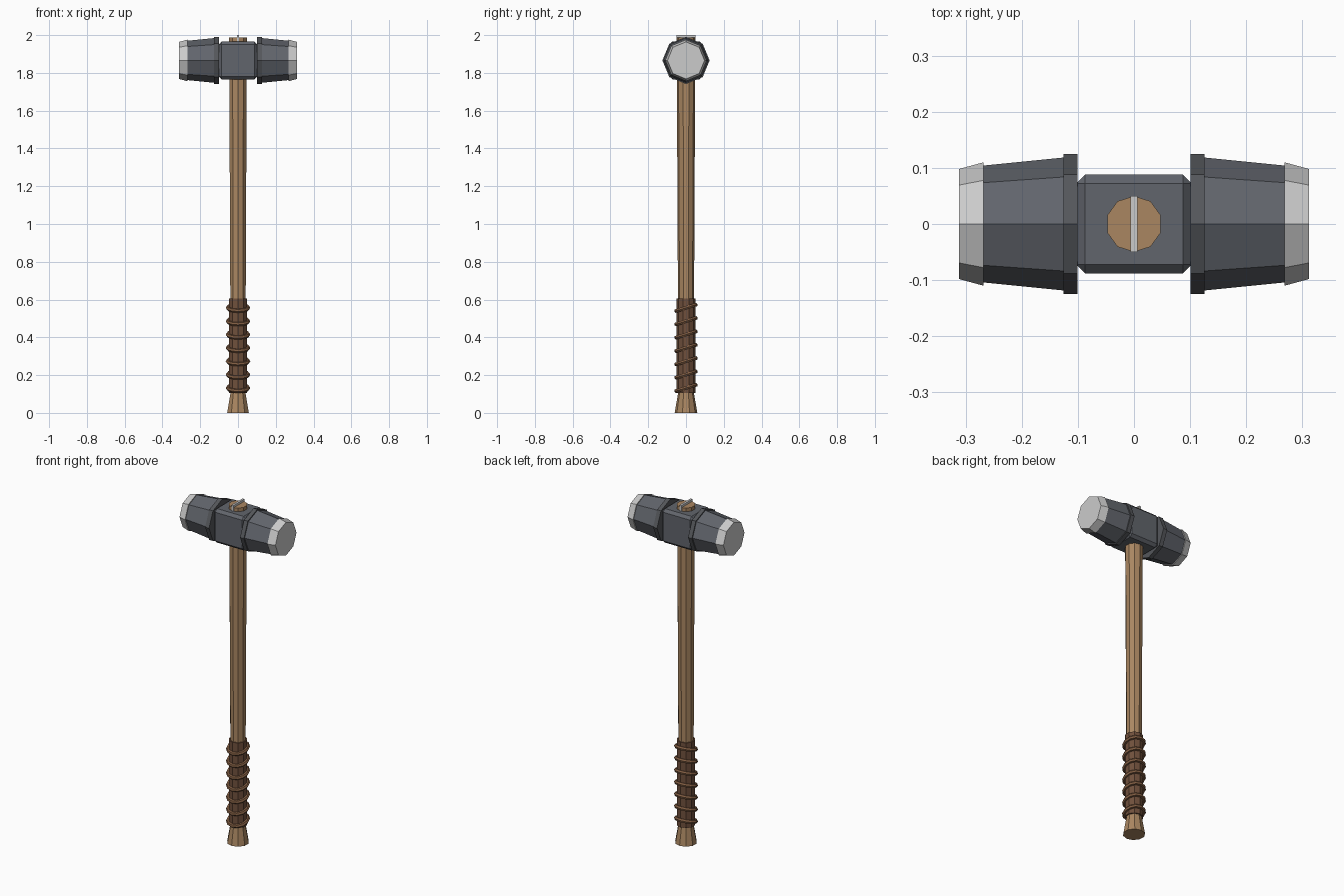
import bpy, bmesh, math
from mathutils import Matrix

if "Cube" in bpy.data.objects:
    bpy.data.objects.remove(bpy.data.objects["Cube"])

CZ = 1.866  # height of the head's axis


def material(name, rgb):
    m = bpy.data.materials.new(name)
    m.diffuse_color = (*rgb, 1)
    m.use_nodes = True
    m.node_tree.nodes["Principled BSDF"].inputs["Base Color"].default_value = m.diffuse_color
    return m


WOOD = material("wood", (0.40, 0.24, 0.12))
LEATHER = material("leather", (0.16, 0.08, 0.045))
CORD = material("cord", (0.22, 0.11, 0.055))
IRON = material("iron", (0.12, 0.13, 0.15))
DARK_IRON = material("dark_iron", (0.09, 0.095, 0.105))
STEEL = material("steel", (0.55, 0.56, 0.58))


def finish(bm, name, mat):
    bmesh.ops.recalc_face_normals(bm, faces=bm.faces)
    me = bpy.data.meshes.new(name)
    bm.to_mesh(me)
    bm.free()
    me.materials.append(mat)
    ob = bpy.data.objects.new(name, me)
    bpy.context.collection.objects.link(ob)
    return ob


def lathe(name, profile, sides, start, mat, matrix=Matrix()):
    """Closed prism through (radius, height) sections along local z."""
    bm = bmesh.new()
    rings = []
    for r, h in profile:
        angles = [start + math.tau * i / sides for i in range(sides)]
        rings.append([bm.verts.new(matrix @ Matrix.Translation(
            (r * math.cos(a), r * math.sin(a), h)).translation) for a in angles])
    for a, b in zip(rings, rings[1:]):
        for i in range(sides):
            j = (i + 1) % sides
            bm.faces.new((a[i], a[j], b[j], b[i]))
    bm.faces.new(rings[0])
    bm.faces.new(rings[-1])
    return finish(bm, name, mat)


def box(name, size, loc, mat, bevel=0):
    bm = bmesh.new()
    bmesh.ops.create_cube(bm, size=1)
    bmesh.ops.scale(bm, vec=size, verts=bm.verts)
    bmesh.ops.translate(bm, vec=loc, verts=bm.verts)
    if bevel:
        bmesh.ops.bevel(bm, geom=bm.edges[:], offset=bevel, segments=1,
                        affect='EDGES')
    return finish(bm, name, mat)


# Handle with flared butt, leather grip
lathe("handle", [(0.06, 0), (0.041, 0.11), (0.0435, 0.77), (0.0475, 1.6),
                 (0.05, 1.987)], 10, math.pi / 2, WOOD)
lathe("grip", [(0.05, 0.105), (0.05, 0.605)], 10, math.pi / 2, LEATHER)

# Tilted cord rings around the grip
for i in range(7):
    bpy.ops.mesh.primitive_torus_add(
        major_radius=0.054, minor_radius=0.011, major_segments=12,
        minor_segments=6, location=(0, 0, 0.132 + 0.0707 * i),
        rotation=(0.3, 0, 0))
    ring = bpy.context.object
    ring.name = f"grip_ring_{i + 1}"
    ring.data.materials.append(CORD)

# Head centre block and the wedge driven into the handle top
box("head_block", (0.206, 0.176, 0.2), (0, 0, CZ), IRON, 0.016)
box("wedge", (0.012, 0.1, 0.05), (0, 0, 1.975), STEEL)

# Mirrored octagonal hammer ends
for side, sign in (("left", -1), ("right", 1)):
    m = Matrix.Translation((0, 0, CZ)) @ Matrix.Rotation(sign * math.pi / 2, 4, 'Y')
    lathe(f"{side}_collar", [(0.125, 0.101), (0.125, 0.126)], 8, 0, DARK_IRON, m)
    lathe(f"{side}_poll", [(0.119, 0.12), (0.104, 0.27)], 8, 0, IRON, m)
    lathe(f"{side}_face", [(0.11, 0.268), (0.098, 0.312)], 8, 0, STEEL, m)
